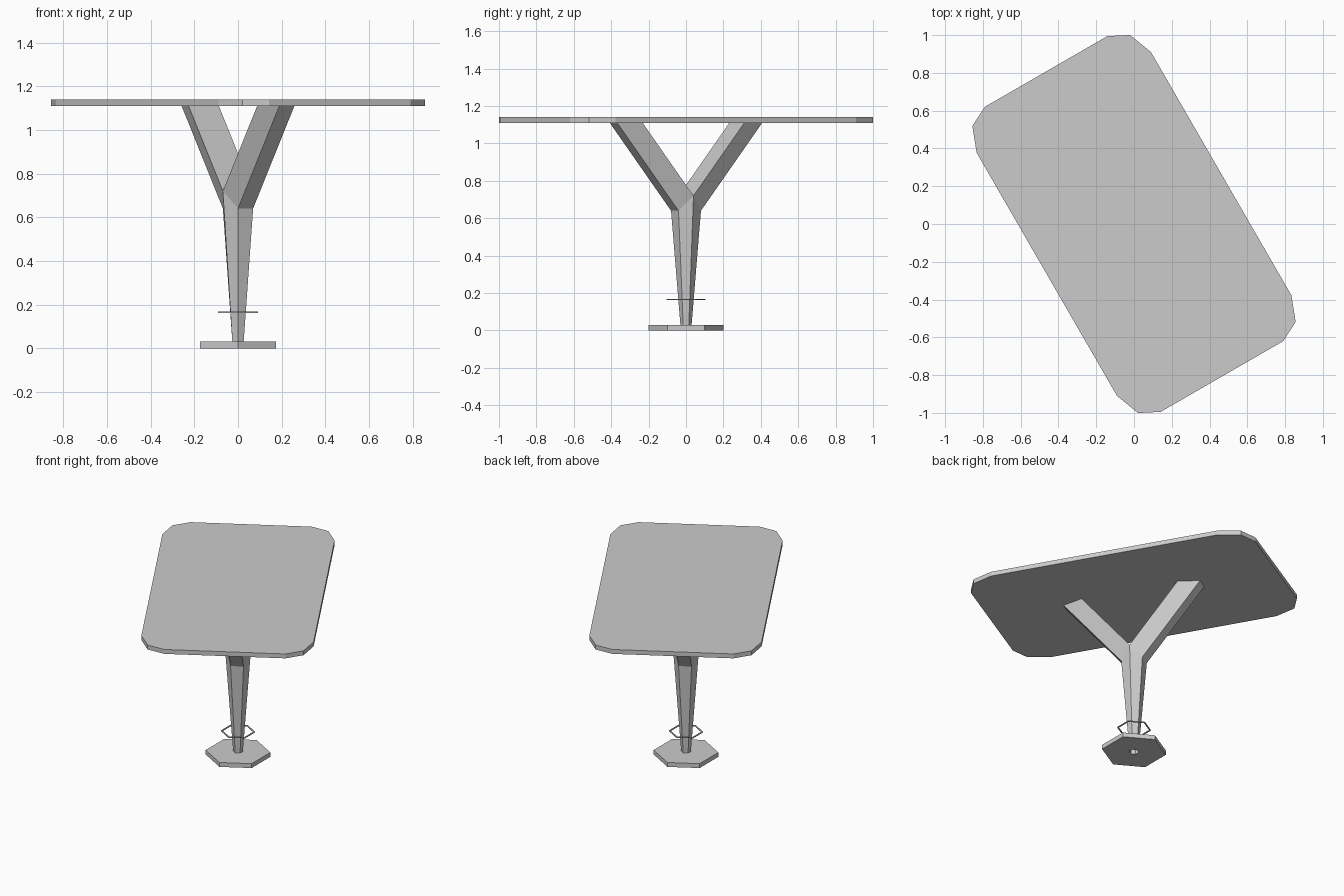
import bpy, bmesh
from math import radians, sin, cos

if "Cube" in bpy.data.objects:
    bpy.data.objects.remove(bpy.data.objects["Cube"])

TURN = radians(120)  # long axis of the table, seen from above


def add_object(name, bm, angle=0.0):
    bmesh.ops.recalc_face_normals(bm, faces=bm.faces)
    me = bpy.data.meshes.new(name)
    bm.to_mesh(me)
    bm.free()
    ob = bpy.data.objects.new(name, me)
    ob.rotation_euler.z = angle
    bpy.context.collection.objects.link(ob)
    return ob


def ring(bm, r, z, n=6, start=0.0):
    return [bm.verts.new((r * cos(start + i * radians(360 / n)),
                          r * sin(start + i * radians(360 / n)), z)) for i in range(n)]


def bridge(bm, a, b):
    n = len(a)
    for i in range(n):
        j = (i + 1) % n
        bm.faces.new((a[i], a[j], b[j], b[i]))


# Table top: rectangle with two-step clipped corners
corner = [(0.932, 0.375), (0.877, 0.482), (0.743, 0.533)]
outline = (corner + [(-x, y) for x, y in reversed(corner)]
           + [(-x, -y) for x, y in corner] + [(x, -y) for x, y in reversed(corner)])
bm = bmesh.new()
low = [bm.verts.new((x, y, 1.11)) for x, y in outline]
high = [bm.verts.new((x, y, 1.14)) for x, y in outline]
bridge(bm, low, high)
bm.faces.new(low)
bm.faces.new(high)
add_object("table_top", bm, TURN)

# Hexagonal foot with a hole under the hollow stem
bm = bmesh.new()
loops = [ring(bm, r, z, start=radians(30))
         for r, z in [(0.2, 0), (0.2, 0.03), (0.03, 0.03), (0.03, 0)]]
for k in range(4):
    bridge(bm, loops[k], loops[(k + 1) % 4])
add_object("foot", bm)

# Stem with two arms: local x runs along the arms, side corners form the saddle
bm = bmesh.new()
base = ring(bm, 0.03, 0.03, start=radians(30))
neck = ring(bm, 0.08, 0.64, start=radians(30))
for i in (1, 4):
    neck[i].co.z = 0.72
bridge(bm, base, neck)
for sign, (a, b) in ((1, (0, 5)), (-1, (2, 3))):
    section = [neck[1], neck[a], neck[b], neck[4]]
    tops = []
    for v in section:
        reach = (1.11 - v.co.z) * 0.805
        tops.append(bm.verts.new((v.co.x + sign * reach, v.co.y, 1.11)))
    bridge(bm, section, tops)
add_object("forked_stem", bm, TURN)

# Thin hexagonal ring around the stem
bm = bmesh.new()
loops = [ring(bm, r, z, start=radians(30))
         for r, z in [(0.105, 0.162), (0.105, 0.168), (0.096, 0.168), (0.096, 0.162)]]
for k in range(4):
    bridge(bm, loops[k], loops[(k + 1) % 4])
add_object("stem_ring", bm)
